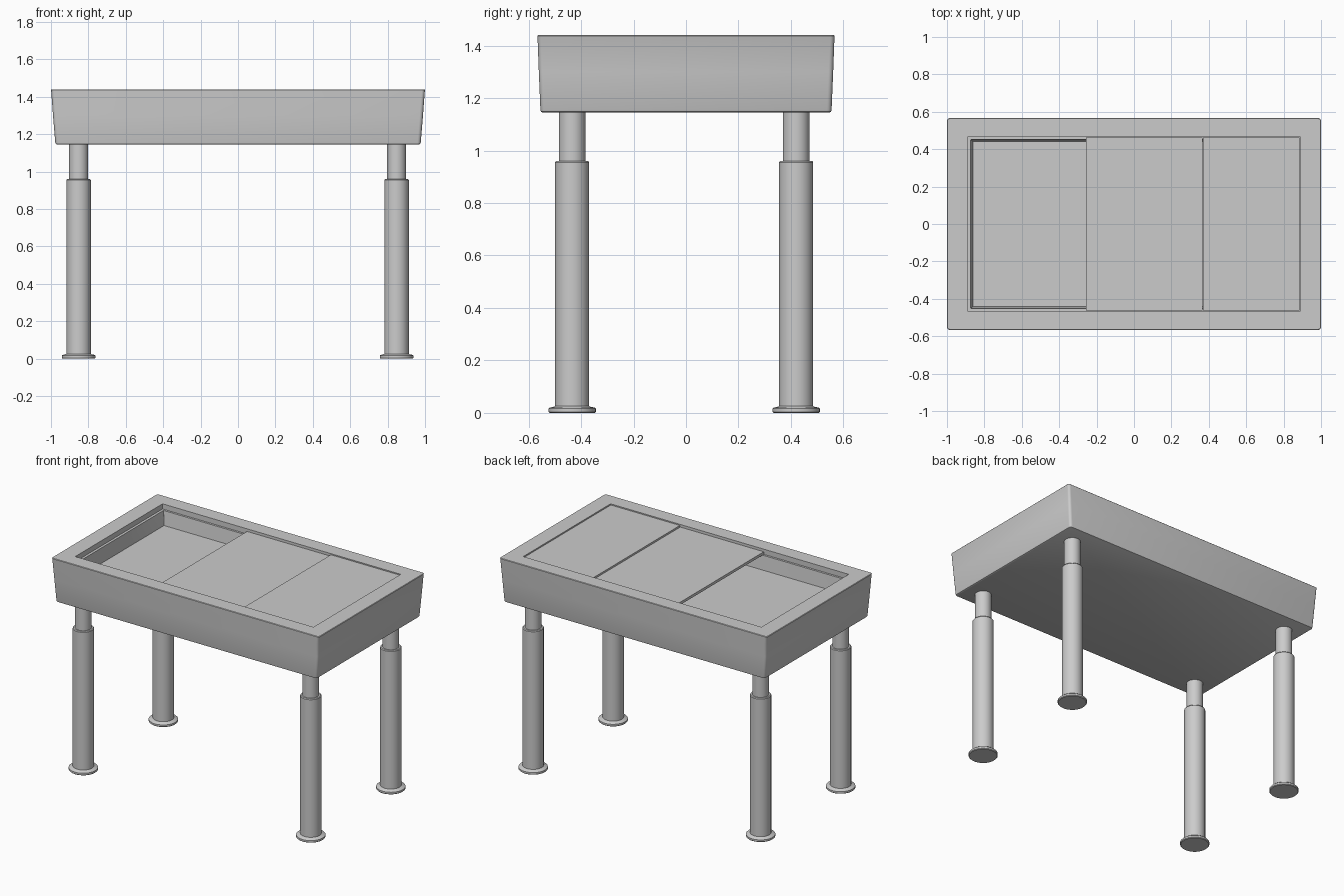
import bpy, bmesh, math

if "Cube" in bpy.data.objects:
    bpy.data.objects.remove(bpy.data.objects["Cube"])


def finish(name, bm, angle=35):
    bmesh.ops.recalc_face_normals(bm, faces=bm.faces)
    me = bpy.data.meshes.new(name)
    bm.to_mesh(me)
    bm.free()
    ob = bpy.data.objects.new(name, me)
    bpy.context.collection.objects.link(ob)
    bpy.ops.object.select_all(action='DESELECT')
    ob.select_set(True)
    bpy.context.view_layer.objects.active = ob
    bpy.ops.object.shade_smooth_by_angle(angle=math.radians(angle))
    return ob


def rounded_rect(hx, hy, r, seg=4):
    pts = []
    for i, (sx, sy) in enumerate([(1, 1), (-1, 1), (-1, -1), (1, -1)]):
        for k in range(seg + 1):
            a = math.pi / 2 * (i + k / seg)
            pts.append((sx * (hx - r) + r * math.cos(a),
                        sy * (hy - r) + r * math.sin(a)))
    return pts


def loft(bm, rings):
    # stack of closed loops, capped at both ends
    loops = [[bm.verts.new(p) for p in ring] for ring in rings]
    for a, b in zip(loops, loops[1:]):
        n = len(a)
        for i in range(n):
            j = (i + 1) % n
            bm.faces.new((a[i], a[j], b[j], b[i]))
    bm.faces.new(loops[0])
    bm.faces.new(loops[-1])


# Tub: underside, tapered outer wall, rim, lid ledge, cavity floor
# (half x, half y, corner radius, z)
sections = [
    (0.968, 0.547, 0.012, 1.145),
    (0.974, 0.553, 0.016, 1.148),
    (0.977, 0.555, 0.018, 1.156),
    (0.989, 0.561, 0.018, 1.30),
    (0.999, 0.566, 0.016, 1.434),
    (1.000, 0.566, 0.015, 1.437),
    (0.997, 0.563, 0.013, 1.440),
    (0.890, 0.466, 0.003, 1.440),
    (0.890, 0.466, 0.003, 1.405),
    (0.873, 0.452, 0.003, 1.405),
    (0.862, 0.442, 0.003, 1.310),
]
bm = bmesh.new()
loft(bm, [[(x, y, z) for x, y in rounded_rect(hx, hy, r)]
          for hx, hy, r, z in sections])
finish("tub", bm)


# Sliding lids resting on the ledge
def lid(name, x0, x1, z0, z1):
    bm = bmesh.new()
    bmesh.ops.create_cube(bm, size=1)
    for v in bm.verts:
        v.co = ((x0 + x1) / 2 + v.co.x * (x1 - x0), v.co.y * 0.926,
                (z0 + z1) / 2 + v.co.z * (z1 - z0))
    finish(name, bm)


lid("middle_lid", -0.257, 0.367, 1.406, 1.424)
lid("right_lid", 0.370, 0.886, 1.406, 1.434)


# Telescopic legs with foot discs: lathe profile (radius, z)
profile = [(0.086, 0.0), (0.090, 0.004), (0.090, 0.016), (0.086, 0.020),
           (0.068, 0.024), (0.065, 0.026), (0.065, 0.955), (0.061, 0.960),
           (0.051, 0.960), (0.051, 1.146)]
N = 40
for xn, x in (("left", -0.852), ("right", 0.848)):
    for yn, y in (("front", -0.434), ("back", 0.420)):
        bm = bmesh.new()
        loft(bm, [[(x + r * math.cos(2 * math.pi * i / N),
                    y + r * math.sin(2 * math.pi * i / N), z)
                   for i in range(N)] for r, z in profile])
        finish(f"{yn}_{xn}_leg", bm)
